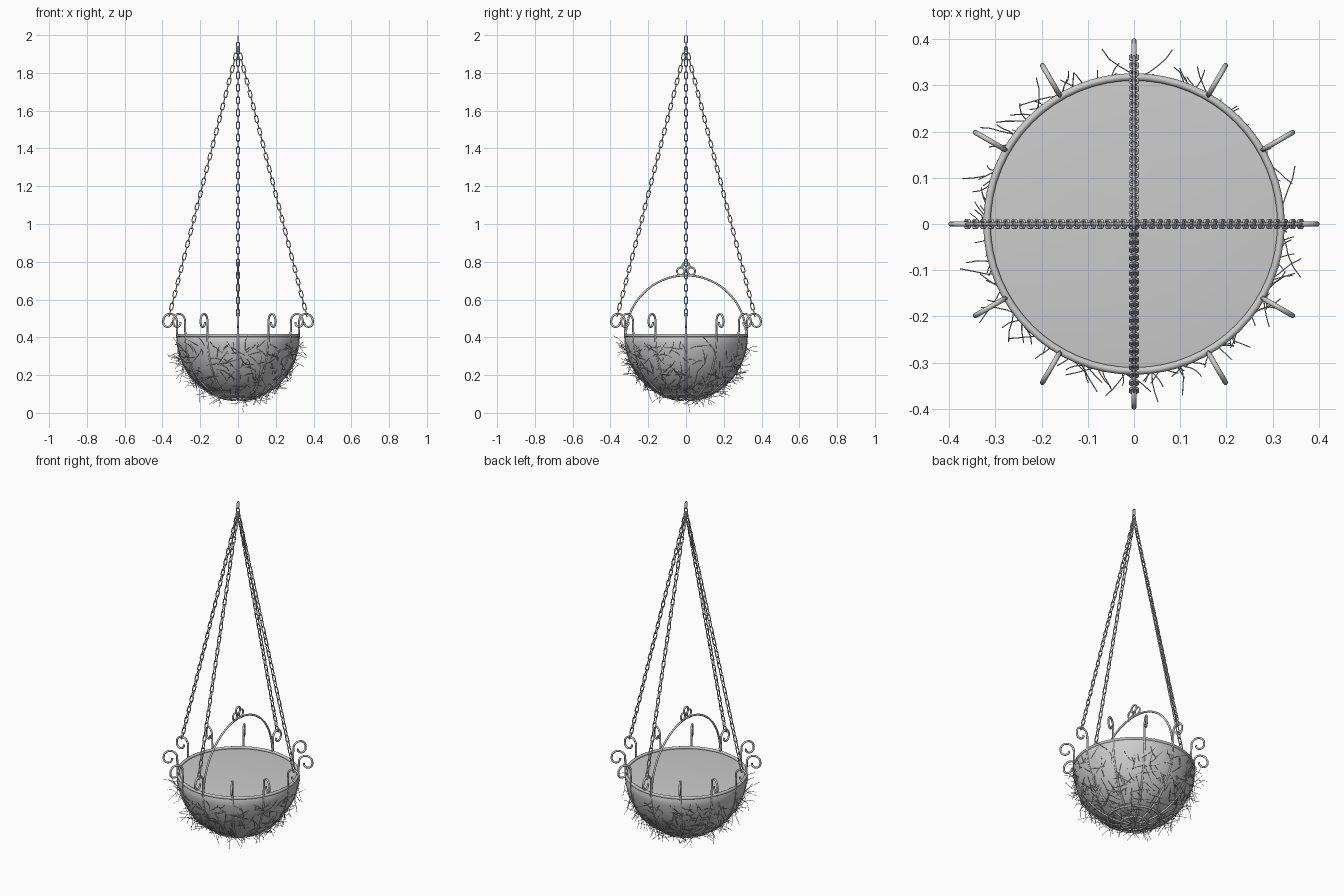
import bpy, math, random
from math import sin, cos, pi, radians
from mathutils import Vector

cube = bpy.data.objects.get("Cube")
if cube:
    bpy.data.objects.remove(cube, do_unlink=True)
random.seed(7)

RIM_R, RIM_Z, DEPTH = 0.325, 0.41, 0.342


def material(name, value):
    m = bpy.data.materials.new(name)
    m.use_nodes = True
    colour = (value, value, value, 1)
    m.diffuse_color = colour
    m.node_tree.nodes["Principled BSDF"].inputs["Base Color"].default_value = colour
    return m


GREY = material("plain grey", 0.6)


def wires(name, paths, radius, closed=False, resolution=2):
    """One object of round wires, each following a list of points."""
    curve = bpy.data.curves.new(name, "CURVE")
    curve.dimensions = "3D"
    curve.bevel_depth = radius
    curve.bevel_resolution = resolution
    curve.use_fill_caps = True
    for path in paths:
        spline = curve.splines.new("POLY")
        spline.points.add(len(path) - 1)
        for point, co in zip(spline.points, path):
            point.co = (*co, 1)
        spline.use_cyclic_u = closed
        spline.use_smooth = True
    obj = bpy.data.objects.new(name, curve)
    bpy.context.collection.objects.link(obj)
    curve.materials.append(GREY)


def lathe(name, profile, steps=64):
    """Surface of revolution from (radius, height) pairs."""
    verts = [(r * cos(2 * pi * i / steps), r * sin(2 * pi * i / steps), z)
             for r, z in profile for i in range(steps)]
    faces = [(j * steps + i, j * steps + (i + 1) % steps,
              (j + 1) * steps + (i + 1) % steps, (j + 1) * steps + i)
             for j in range(len(profile) - 1) for i in range(steps)]
    mesh = bpy.data.meshes.new(name)
    mesh.from_pydata(verts, [], faces)
    mesh.materials.append(GREY)
    mesh.shade_smooth()
    obj = bpy.data.objects.new(name, mesh)
    bpy.context.collection.objects.link(obj)


def arc(cx, cz, r, start, end, steps):
    angles = [radians(start + (end - start) * i / steps) for i in range(steps + 1)]
    return [(cx + r * cos(a), cz + r * sin(a)) for a in angles]


def circle(r, z, steps=64):
    return [(x, y, z) for x, y in arc(0, 0, r, 0, 360, steps)[:-1]]


def bowl_profile(drop):
    """Radius and height; drop runs from 0 at the rim to 90 at the bottom."""
    return RIM_R * cos(radians(drop)), RIM_Z - DEPTH * sin(radians(drop))


# Fibre liner, tucked in under the rim, and soil
lathe("liner", [bowl_profile(d) for d in (90, 85, 80, 72, 64, 56, 48, 40, 32, 24, 16, 8, 3)]
      + [(0.317, RIM_Z)])
lathe("soil", [(0.317, 0.405), (0.25, 0.41), (0.15, 0.413), (0, 0.415)])

# Rim and base rings
wires("rim", [circle(0.318, RIM_Z)], 0.008, closed=True)
wires("base_rings", [circle(0.14, 0.1), circle(0.07, 0.074)], 0.006, closed=True)

# Twelve ribs, each ending in an outward scroll
ribs = []
profile = [(0.322 * cos(radians(d)), RIM_Z - 0.343 * sin(radians(d)))
           for d in range(85, -1, -5)]
profile += arc(0.36, 0.488, 0.036, 180, 0, 10)
profile += arc(0.373, 0.478, 0.023, 0, -185, 8)
for k in range(12):
    a = k * pi / 6
    ribs.append([(r * cos(a), r * sin(a), z) for r, z in profile])
wires("ribs", ribs, 0.0055)

# Arched handle with three curls on its top
wires("handle", [[(0, y, z) for y, z in arc(0, RIM_Z, 0.318, 0, 180, 40)]], 0.0055)
curls = [[(0, y, z) for y, z in arc(cy, cz, 0.02, 0, 360, 16)[:-1]]
         for cy, cz in ((-0.028, 0.75), (0.028, 0.75), (0, 0.776))]
wires("handle_curls", curls, 0.005, closed=True)


def chain(start, end, side, pitch=0.034, half=0.02, width=0.0085):
    """Oval links along a line, every other one turned a quarter."""
    axis = end - start
    count = round(axis.length / pitch) + 1
    along = axis.normalized()
    sides = (side, along.cross(side))
    oval = (arc(half - width, 0, width, -90, 90, 5)
            + arc(width - half, 0, width, 90, 270, 5))
    return [[start + axis * (i / (count - 1)) + along * u + sides[i % 2] * v
             for u, v in oval] for i in range(count)]


# Four chains meeting under a short hanging chain
for name, x, y in (("left", 1, 0), ("right", -1, 0), ("back", 0, 1), ("front", 0, -1)):
    links = chain(Vector((x * 0.36, y * 0.36, 0.53)), Vector((x * 0.005, y * 0.005, 1.92)),
                  Vector((-y, x, 0)))
    wires(name + "_chain", links, 0.003, closed=True, resolution=1)
wires("hanging_links", chain(Vector((0, 0, 1.909)), Vector((0, 0, 1.977)), Vector((0, 1, 0))),
      0.003, closed=True, resolution=1)

# Loose straw lying on and sticking out of the liner
straws = []
while len(straws) < 420:
    a = random.uniform(0, 2 * pi)
    r, z = bowl_profile(math.degrees(math.asin(random.uniform(0.12, 0.98))))
    p = Vector((r * cos(a), r * sin(a), z))
    out = (p - Vector((0, 0, RIM_Z))).normalized()
    spin = random.uniform(0, 2 * pi)
    tangent = Vector((-sin(a), cos(a), 0))
    head = tangent * cos(spin) + out.cross(tangent) * sin(spin) + out * random.uniform(0, 0.35)
    path = [p]
    step = random.uniform(0.012, 0.03)
    for _ in range(4):
        wobble = Vector([random.uniform(-0.3, 0.3) for _ in range(3)])
        head = (head + wobble + out * 0.06).normalized()
        path.append(path[-1] + head * step)
    if 0.03 < path[-1].z < 0.41:
        straws.append(path)
straws.append([(0.02, 0, 0.08), (0.03, 0.01, 0.05), (0.025, 0.02, 0.02), (0.03, 0.02, 0)])
wires("straw", straws, 0.0012, resolution=0)
